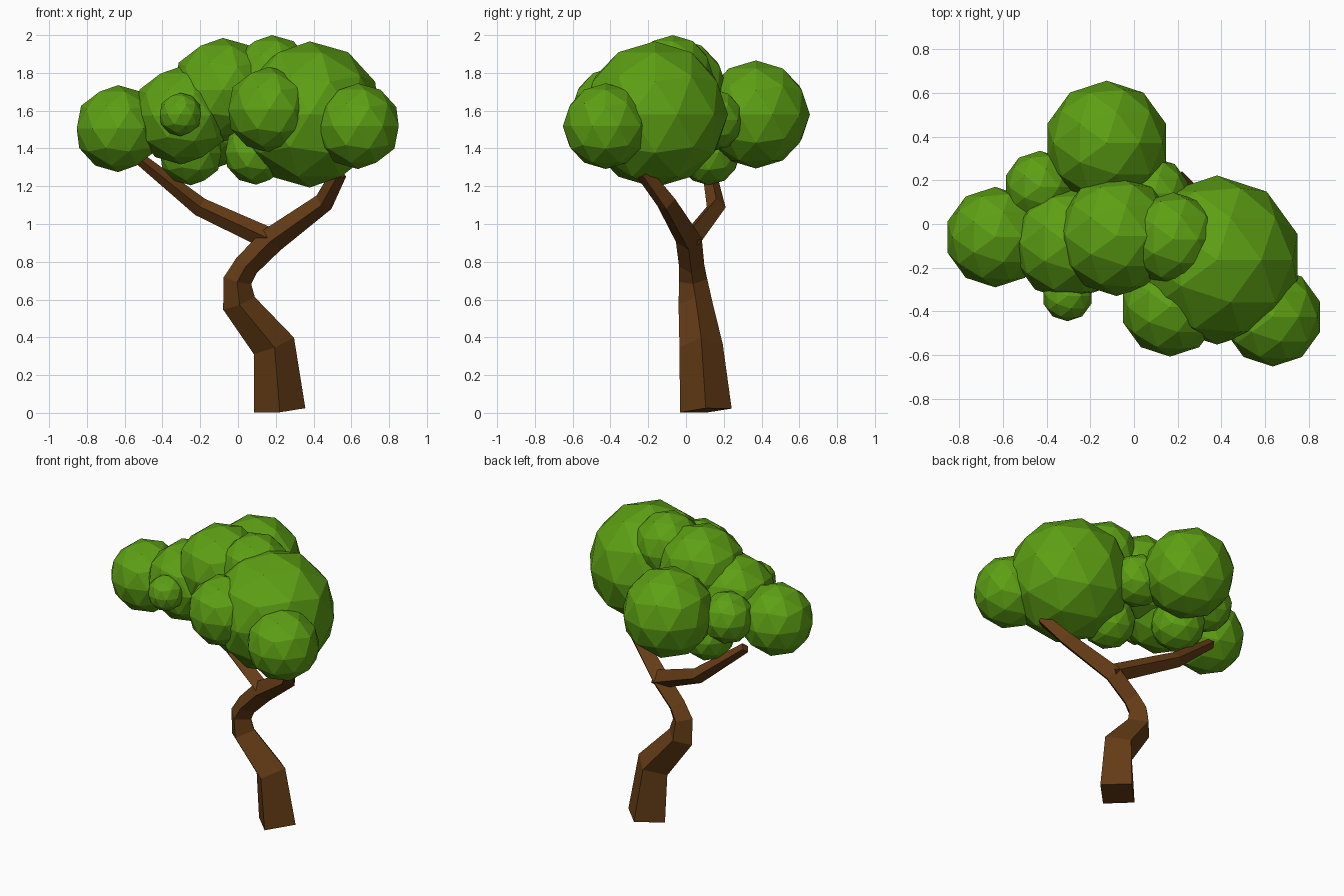
import bpy, bmesh
from mathutils import Vector

if "Cube" in bpy.data.objects:
    bpy.data.objects.remove(bpy.data.objects["Cube"])


def material(name, color):
    m = bpy.data.materials.new(name)
    m.diffuse_color = (*color, 1)
    m.use_nodes = True
    m.node_tree.nodes["Principled BSDF"].inputs["Base Color"].default_value = m.diffuse_color
    return m


leaf = material("leaf_green", (0.11, 0.35, 0.007))
bark = material("bark_brown", (0.13, 0.045, 0.008))


def add_object(name, bm, mat):
    bmesh.ops.recalc_face_normals(bm, faces=bm.faces[:])
    mesh = bpy.data.meshes.new(name)
    bm.to_mesh(mesh)
    bm.free()
    mesh.materials.append(mat)
    ob = bpy.data.objects.new(name, mesh)
    bpy.context.collection.objects.link(ob)
    return ob


def limb(name, path):
    """Four-sided tapering tube along (x, y, z, radius) joints."""
    bm = bmesh.new()
    pts = [Vector(p[:3]) for p in path]
    rings = []
    for i, p in enumerate(pts):
        t = Vector()
        if i > 0:
            t += (p - pts[i - 1]).normalized()
        if i < len(pts) - 1:
            t += (pts[i + 1] - p).normalized()
        t.normalize()
        v = Vector((0, 1, 0))
        v = (v - t * v.dot(t)).normalized()
        u = v.cross(t)
        r = path[i][3]
        rings.append([bm.verts.new(p + d * r) for d in (u, v, -u, -v)])
    for a, b in zip(rings, rings[1:]):
        for k in range(4):
            n = (k + 1) % 4
            bm.faces.new((a[k], a[n], b[n], b[k]))
    bm.faces.new(rings[0])
    bm.faces.new(rings[-1])
    return add_object(name, bm, bark)


# Crooked trunk running into the right branch
limb("trunk", [
    (0.22, 0.105, 0.013, 0.137),
    (0.19, 0.08, 0.355, 0.115),
    (0.005, 0.05, 0.58, 0.09),
    (-0.003, 0.038, 0.70, 0.075),
    (0.045, 0.03, 0.78, 0.067),
    (0.18, 0.015, 0.915, 0.07),
    (0.455, -0.105, 1.115, 0.053),
    (0.535, -0.225, 1.27, 0.042),
])

# Left branch
limb("left_branch", [
    (0.19, 0.02, 0.91, 0.06),
    (-0.20, 0.16, 1.09, 0.05),
    (-0.52, 0.11, 1.345, 0.032),
])

# Foliage clumps: x, y, z, radius
clumps = [
    (0.38, -0.165, 1.58, 0.387),
    (-0.635, -0.06, 1.505, 0.23),
    (-0.30, -0.09, 1.575, 0.26),
    (-0.305, -0.33, 1.58, 0.115),
    (-0.08, -0.055, 1.71, 0.275),
    (0.18, -0.07, 1.785, 0.215),
    (0.165, -0.38, 1.605, 0.227),
    (0.635, -0.425, 1.518, 0.227),
    (-0.125, 0.37, 1.58, 0.286),
    (-0.43, 0.17, 1.55, 0.165),
    (-0.25, 0.12, 1.375, 0.17),
    (0.09, 0.14, 1.55, 0.165),
    (0.095, -0.13, 1.378, 0.17),
]
for i, (x, y, z, r) in enumerate(clumps):
    bm = bmesh.new()
    bmesh.ops.create_icosphere(bm, subdivisions=2, radius=r)
    add_object(f"foliage_clump_{i + 1}", bm, leaf).location = (x, y, z)
